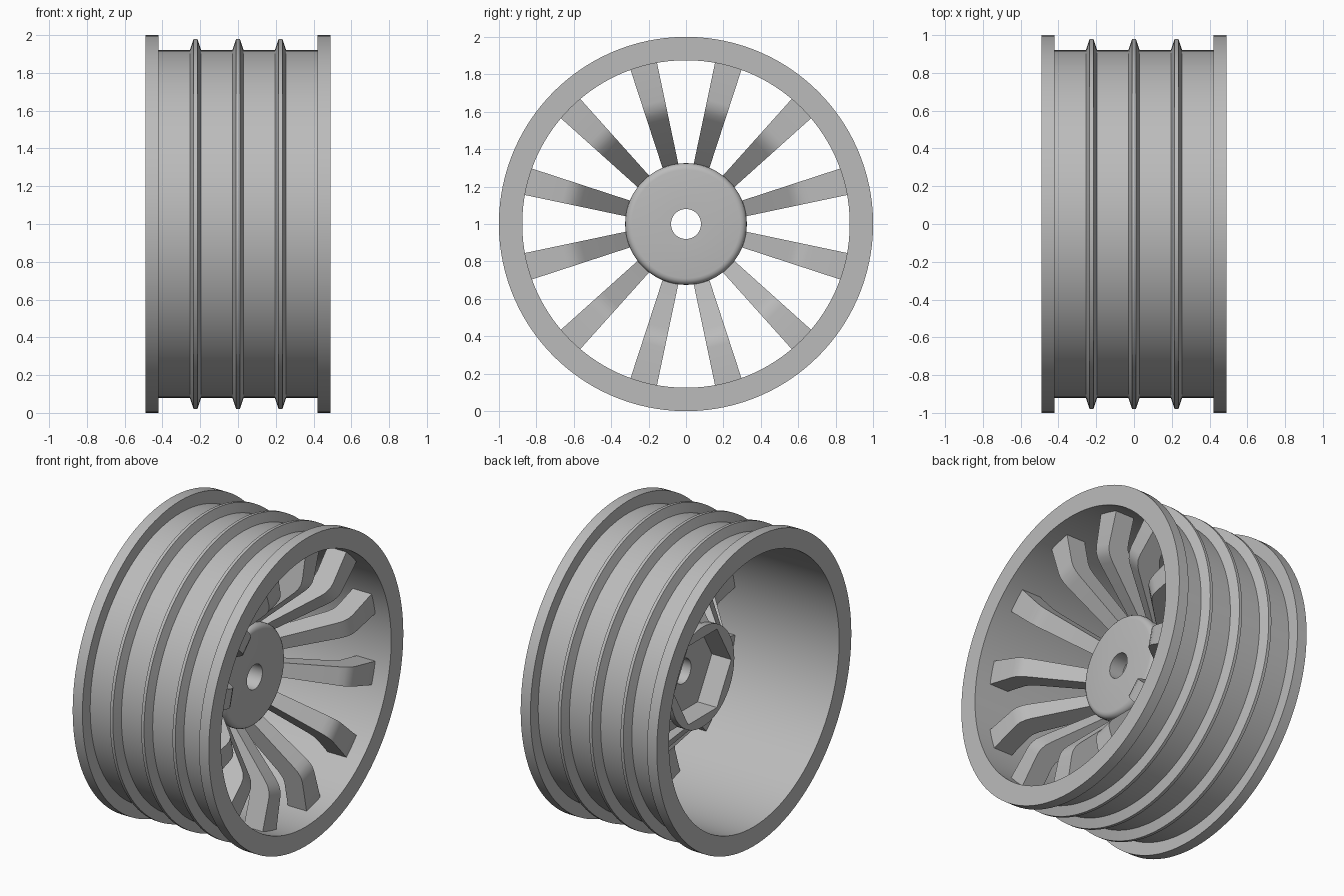
import bpy, bmesh, math
from mathutils import Matrix, Vector

cube = bpy.data.objects.get("Cube")
if cube:
    bpy.data.objects.remove(cube, do_unlink=True)

SEGMENTS = 120
CENTRE = Vector((0, 0, 1))

grey = bpy.data.materials.new("light_grey")
grey.use_nodes = True
colour = (0.5, 0.5, 0.5, 1)
grey.diffuse_color = colour
grey.node_tree.nodes["Principled BSDF"].inputs["Base Color"].default_value = colour


def finish(name, bm):
    """Turn a bmesh into a smooth-shaded part with sharp edges kept."""
    bmesh.ops.recalc_face_normals(bm, faces=bm.faces)
    mesh = bpy.data.meshes.new(name)
    bm.to_mesh(mesh)
    bm.free()
    mesh.materials.append(grey)
    part = bpy.data.objects.new(name, mesh)
    bpy.context.collection.objects.link(part)
    bpy.ops.object.select_all(action="DESELECT")
    part.select_set(True)
    bpy.context.view_layer.objects.active = part
    bpy.ops.object.shade_smooth_by_angle(angle=math.radians(28))
    return part


def hexagon(corner):
    """Radius of a hexagon outline at a given angle."""
    sixth = math.pi / 3
    return lambda a: corner * math.cos(sixth / 2) / math.cos(a % sixth - sixth / 2)


def lathe(name, profile):
    """Spin a closed (x, radius) profile about the axle; a radius may vary by angle."""
    bm = bmesh.new()
    rings = []
    for i in range(SEGMENTS):
        a = math.tau * i / SEGMENTS
        ring = []
        for x, radius in profile:
            r = radius(a) if callable(radius) else radius
            ring.append(bm.verts.new(CENTRE + Vector((x, r * math.cos(a), r * math.sin(a)))))
        rings.append(ring)
    n = len(profile)
    for i, ring in enumerate(rings):
        following = rings[(i + 1) % SEGMENTS]
        for j in range(n):
            k = (j + 1) % n
            bm.faces.new((ring[j], ring[k], following[k], following[j]))
    return finish(name, bm)


# Barrel with edge flanges and three raised ribs
FLANGE, BARREL, BORE, RIB = 1.0, 0.92, 0.875, 0.98
EDGE, STEP = 0.49, 0.42
rim = [(-EDGE, BORE), (-EDGE, FLANGE), (-STEP, FLANGE), (-STEP, BARREL)]
for x in (-0.225, 0, 0.225):
    rim += [(x - 0.03, BARREL), (x - 0.01, RIB), (x + 0.01, RIB), (x + 0.03, BARREL)]
rim += [(STEP, BARREL), (STEP, FLANGE), (EDGE, FLANGE), (EDGE, BORE)]
lathe("rim", rim)

# Hub with a rounded front edge, axle hole and hexagonal socket at the back
HUB, HOLE, FRONT, ROUND = 0.325, 0.08, 0.12, 0.035
socket = hexagon(0.295)
hub = [(0.02, HOLE), (0.02, socket), (-FRONT, socket), (-FRONT, HUB)]
for i in range(5):
    t = math.pi / 2 * i / 4
    hub.append((FRONT - ROUND + ROUND * math.sin(t), HUB - ROUND + ROUND * math.cos(t)))
hub.append((FRONT, HOLE))
lathe("hub", hub)

# Twelve bent, tapering spokes; side outline as (radius, x)
SPOKES = 12
outline = [(0.29, 0.04), (0.57, 0.335), (0.6, 0.362), (0.635, 0.38), (0.67, 0.385), (0.895, 0.385),
           (0.895, 0.25), (0.71, 0.25), (0.675, 0.243), (0.64, 0.22), (0.29, -0.11)]
bm = bmesh.new()
for i in range(SPOKES):
    turn = Matrix.Rotation(math.tau * (i + 0.5) / SPOKES, 3, "X")
    sides = []
    for sign in (-1, 1):
        sides.append([bm.verts.new(CENTRE + turn @ Vector((x, r, sign * (0.026 + 0.054 * r))))
                      for r, x in outline])
        bm.faces.new(sides[-1])
    n = len(outline)
    for j in range(n):
        k = (j + 1) % n
        bm.faces.new((sides[0][j], sides[0][k], sides[1][k], sides[1][j]))
finish("spokes", bm)
